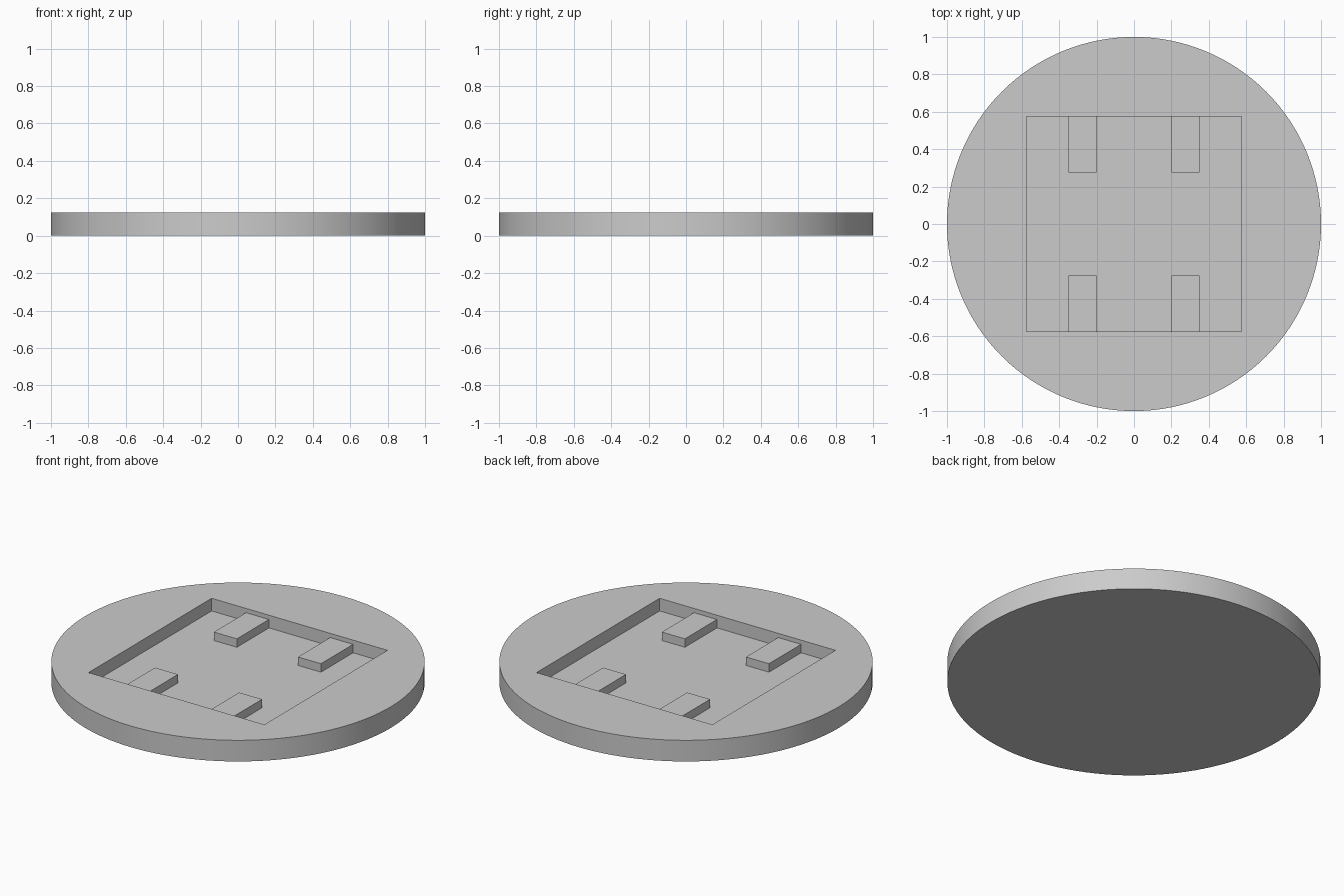
import bpy
import math

if "Cube" in bpy.data.objects:
    bpy.data.objects.remove(bpy.data.objects["Cube"], do_unlink=True)

THICKNESS = 0.125
FLOOR = 0.05       # height of the pocket floor
TAB_TOP = 0.1
POCKET = 0.575     # half width of the square pocket
OVERLAP = 0.02     # how far the tabs sink into the wall and floor

grey = bpy.data.materials.new("light_grey")
grey.use_nodes = True
colour = (0.6, 0.6, 0.6, 1)
grey.diffuse_color = colour
grey.node_tree.nodes["Principled BSDF"].inputs["Base Color"].default_value = colour


def box(name, low, high):
    """Box between two opposite corners."""
    centre = [(a + b) / 2 for a, b in zip(low, high)]
    bpy.ops.mesh.primitive_cube_add(size=1, location=centre)
    ob = bpy.context.object
    ob.name = name
    ob.scale = [b - a for a, b in zip(low, high)]
    bpy.ops.object.transform_apply(location=True, rotation=False, scale=True)
    ob.data.materials.append(grey)
    return ob


def combine(target, other, operation):
    """Apply a boolean to the target and remove the other object."""
    mod = target.modifiers.new(operation.title(), "BOOLEAN")
    mod.operation = operation
    mod.solver = "EXACT"
    mod.object = other
    bpy.context.view_layer.objects.active = target
    bpy.ops.object.modifier_apply(modifier=mod.name)
    bpy.data.objects.remove(other, do_unlink=True)


# Round base
bpy.ops.mesh.primitive_cylinder_add(vertices=128, radius=1, depth=THICKNESS,
                                    location=(0, 0, THICKNESS / 2))
base = bpy.context.object
base.name = "round_base"
bpy.ops.object.transform_apply(location=True, rotation=False, scale=False)
base.data.materials.append(grey)

# Square pocket in the top
pocket = box("pocket_cutter", (-POCKET, -POCKET, FLOOR), (POCKET, POCKET, 0.3))
pocket.hide_render = True
combine(base, pocket, "DIFFERENCE")

# Four raised tabs against the front and back pocket walls
for sx in (-1, 1):
    for sy in (-1, 1):
        xs = sorted((sx * 0.2, sx * 0.35))
        ys = sorted((sy * 0.275, sy * (POCKET + OVERLAP)))
        tab = box("tab", (xs[0], ys[0], FLOOR - OVERLAP), (xs[1], ys[1], TAB_TOP))
        combine(base, tab, "UNION")

# Smooth rim with sharp edges
bpy.ops.object.select_all(action="DESELECT")
base.select_set(True)
bpy.context.view_layer.objects.active = base
bpy.ops.object.shade_smooth_by_angle(angle=math.radians(30))
